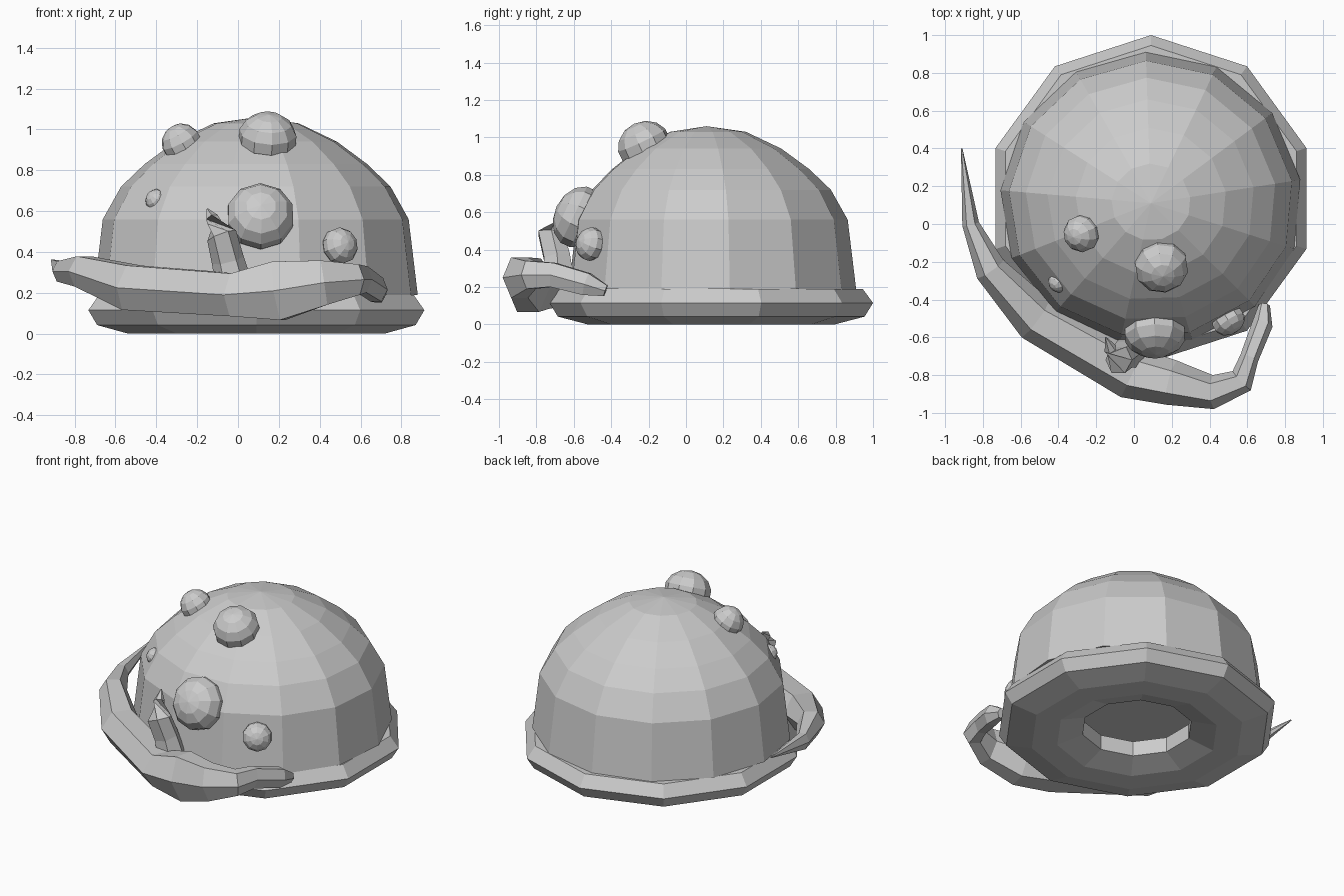
import bpy, bmesh, math
from mathutils import Vector

if "Cube" in bpy.data.objects:
    bpy.data.objects.remove(bpy.data.objects["Cube"])


def finish(name, bm):
    bmesh.ops.recalc_face_normals(bm, faces=bm.faces[:])
    me = bpy.data.meshes.new(name)
    bm.to_mesh(me)
    bm.free()
    ob = bpy.data.objects.new(name, me)
    bpy.context.collection.objects.link(ob)
    return ob


def bridge(bm, a, b):
    n = len(a)
    for i in range(n):
        j = (i + 1) % n
        bm.faces.new((a[i], a[j], b[j], b[i]))


def revolve(name, profile, sides, centre, phase, closed=False, front=1.0):
    """Spin a (radius, z) profile; 'front' flattens the -y half."""
    bm = bmesh.new()
    rings = []
    for r, z in profile:
        ring = []
        for i in range(sides):
            a = math.radians(phase) + math.tau * i / sides
            y = r * math.sin(a)
            ring.append(bm.verts.new((centre[0] + r * math.cos(a),
                                      centre[1] + (y if y > 0 else y * front), z)))
        rings.append(ring)
    for a, b in zip(rings, rings[1:]):
        bridge(bm, a, b)
    if closed:
        bridge(bm, rings[-1], rings[0])
    else:
        bm.faces.new(rings[0])
        bmesh.ops.remove_doubles(bm, verts=rings[-1], dist=0.001)
    return finish(name, bm)


def limb(name, stations, sides=6):
    """Loft through (x, y, z, half width, half height); sections face along the path."""
    bm = bmesh.new()
    pts = [Vector(s[:3]) for s in stations]
    rings = []
    for k, s in enumerate(stations):
        t = (pts[min(k + 1, len(pts) - 1)] - pts[max(k - 1, 0)]).normalized()
        ref = Vector((0, 1, 0)) if abs(t.z) > 0.7 else Vector((0, 0, 1))
        side = t.cross(ref).normalized()
        up = side.cross(t)
        rings.append([bm.verts.new(pts[k] + side * s[3] * math.cos(math.tau * i / sides)
                                   + up * s[4] * math.sin(math.tau * i / sides) * 1.15)
                      for i in range(sides)])
    for a, b in zip(rings, rings[1:]):
        bridge(bm, a, b)
    bm.faces.new(rings[0])
    bm.faces.new(rings[-1])
    return finish(name, bm)


# Domed shell
revolve("dome", [(0.80, 0.19), (0.755, 0.56), (0.665, 0.72), (0.55, 0.83),
                 (0.40, 0.94), (0.21, 1.03), (0, 1.06)],
        13, (0.09, 0.11), 92, front=0.94)

# Ring-shaped base
revolve("base_ring", [(0.865, 0.115), (0.82, 0.042), (0.66, 0), (0.50, 0.0), (0.34, 0.05),
                      (0.34, 0.15), (0.50, 0.19), (0.81, 0.19)],
        10, (0.09, 0.135), 90, closed=True)

# Round bumps pointing out of the shell
bumps = [((0.11, -0.575, 0.575), 0.17, 0.13),
         ((0.145, -0.225, 0.96), 0.145, 0.125),
         ((-0.275, -0.05, 0.93), 0.10, 0.10),
         ((-0.395, -0.305, 0.65), 0.058, 0.06),
         ((0.50, -0.51, 0.43), 0.092, 0.075)]
for n, (c, r, h) in enumerate(bumps):
    bm = bmesh.new()
    bmesh.ops.create_uvsphere(bm, u_segments=10, v_segments=7, radius=1)
    ob = finish(f"bump_{n + 1}", bm)
    ob.location = c
    ob.scale = (r, r, h)
    axis = Vector(c) - Vector((0.09, 0.11, 0.25))
    ob.rotation_euler = axis.to_track_quat('Z', 'Y').to_euler()

# Curved arm wrapping round the front, pointed at the left end
limb("wrapping_arm", [(-0.912, 0.40, 0.36, 0.004, 0.004),
                      (-0.865, 0.00, 0.305, 0.045, 0.05),
                      (-0.76, -0.24, 0.305, 0.085, 0.075),
                      (-0.52, -0.50, 0.225, 0.125, 0.11),
                      (-0.01, -0.79, 0.19, 0.14, 0.105),
                      (0.20, -0.84, 0.21, 0.12, 0.145),
                      (0.42, -0.89, 0.25, 0.09, 0.11),
                      (0.57, -0.83, 0.265, 0.07, 0.075),
                      (0.61, -0.71, 0.265, 0.05, 0.065),
                      (0.68, -0.53, 0.215, 0.055, 0.06),
                      (0.69, -0.43, 0.18, 0.03, 0.03)])

# Upright pointed thumb growing from the arm
limb("thumb", [(-0.02, -0.68, 0.24, 0.09, 0.08),
               (-0.05, -0.69, 0.36, 0.08, 0.07),
               (-0.08, -0.72, 0.48, 0.075, 0.07),
               (-0.125, -0.66, 0.56, 0.035, 0.03),
               (-0.15, -0.60, 0.61, 0.004, 0.004)])
